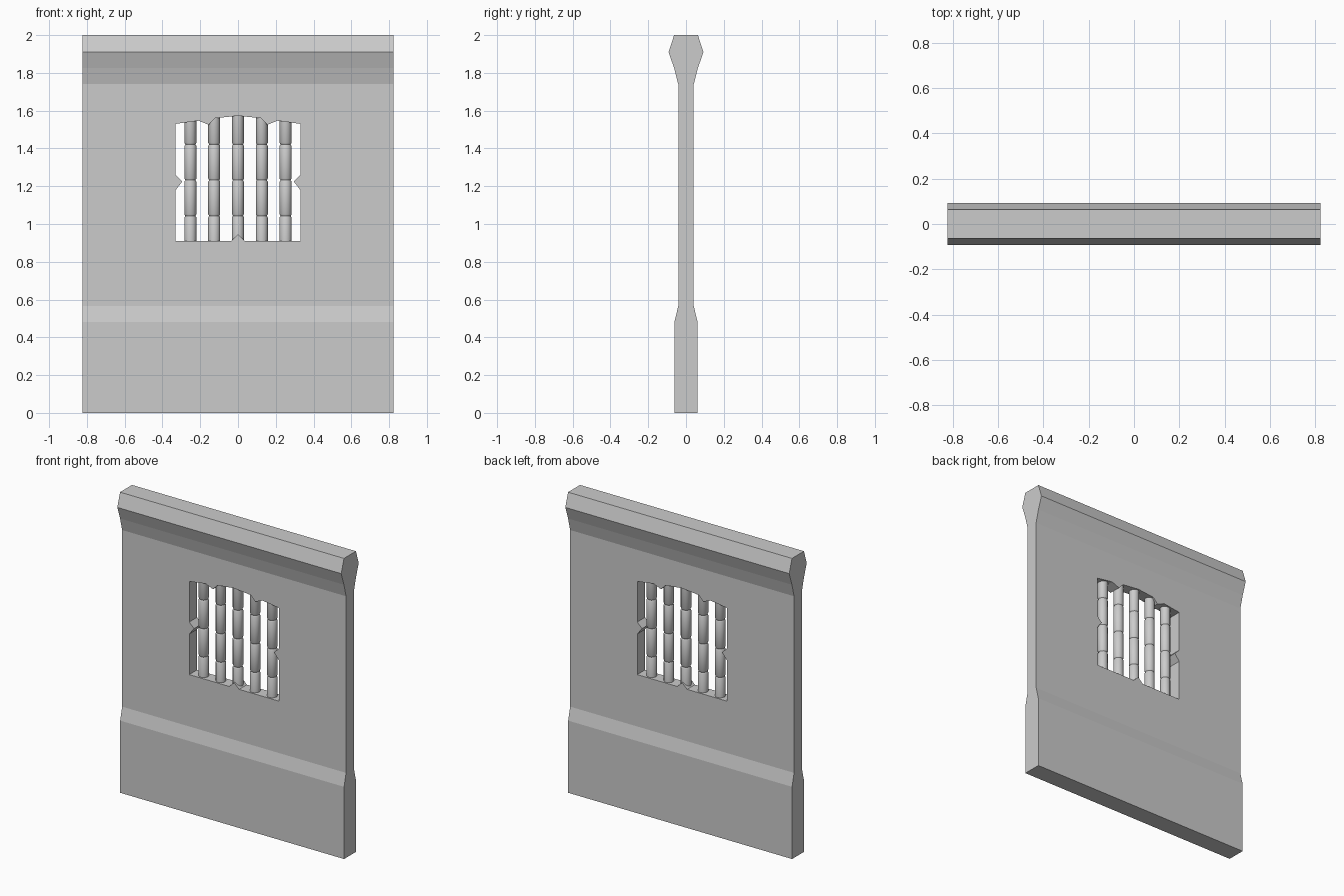
import bpy, bmesh, math

if "Cube" in bpy.data.objects:
    bpy.data.objects.remove(bpy.data.objects["Cube"])


def make_object(name, bm):
    bmesh.ops.recalc_face_normals(bm, faces=bm.faces)
    mesh = bpy.data.meshes.new(name)
    bm.to_mesh(mesh)
    bm.free()
    obj = bpy.data.objects.new(name, mesh)
    bpy.context.collection.objects.link(obj)
    return obj


def extrude_outline(name, points, offset):
    """Prism from a closed outline of 3D points, swept along offset."""
    bm = bmesh.new()
    face = bm.faces.new([bm.verts.new(p) for p in points])
    result = bmesh.ops.extrude_face_region(bm, geom=[face], use_keep_orig=True)
    moved = [g for g in result["geom"] if isinstance(g, bmesh.types.BMVert)]
    bmesh.ops.translate(bm, verts=moved, vec=offset)
    return make_object(name, bm)


# Wall panel: mirrored (half depth, height) profile swept along x
half = [(0.062, 0), (0.062, 0.48), (0.041, 0.565), (0.041, 1.74),
        (0.063, 1.825), (0.092, 1.91), (0.063, 2.0)]
profile = half + [(-y, z) for y, z in reversed(half)]
wall = extrude_outline("wall_panel", [(-0.824, y, z) for y, z in profile], (1.648, 0, 0))

# Window opening: right half of the chipped outline, mirrored
right = [(0.037, 0.91), (0.33, 0.91), (0.33, 1.18), (0.295, 1.225), (0.33, 1.26),
         (0.33, 1.53), (0.21, 1.547), (0.155, 1.525), (0.122, 1.56)]
outline = ([(0, 0.945)] + right + [(0, 1.573)]
           + [(-x, z) for x, z in reversed(right)])
cutter = extrude_outline("window_cutter", [(x, -0.2, z) for x, z in outline], (0, 0.4, 0))
cutter.hide_render = True

cut = wall.modifiers.new("window", "BOOLEAN")
cut.operation = "DIFFERENCE"
cut.solver = "EXACT"
cut.object = cutter
bpy.context.view_layer.objects.active = wall
bpy.ops.object.modifier_apply(modifier=cut.name)
bpy.data.objects.remove(cutter)


# Bamboo-like bars with pinched joints
def make_bar(name, x, top, radius=0.032, sides=12):
    rings = [(radius, 0.90)]
    for z in (1.043, 1.232, 1.422):
        rings += [(radius, z - 0.009), (radius * 0.84, z), (radius, z + 0.009)]
    rings.append((radius, top))
    bm = bmesh.new()
    loops = []
    for r, z in rings:
        loops.append([bm.verts.new((x + r * math.cos(2 * math.pi * i / sides),
                                    r * math.sin(2 * math.pi * i / sides), z))
                      for i in range(sides)])
    for a, b in zip(loops, loops[1:]):
        for i in range(sides):
            j = (i + 1) % sides
            bm.faces.new((a[i], a[j], b[j], b[i]))
    bm.faces.new(loops[0])
    bm.faces.new(loops[-1])
    bar = make_object(name, bm)
    bpy.ops.object.select_all(action="DESELECT")
    bar.select_set(True)
    bpy.context.view_layer.objects.active = bar
    bpy.ops.object.shade_smooth_by_angle(angle=math.radians(32))


for i, top in enumerate((1.555, 1.57, 1.585, 1.57, 1.555)):
    make_bar(f"window_bar_{i + 1}", (i - 2) * 0.126, top)
